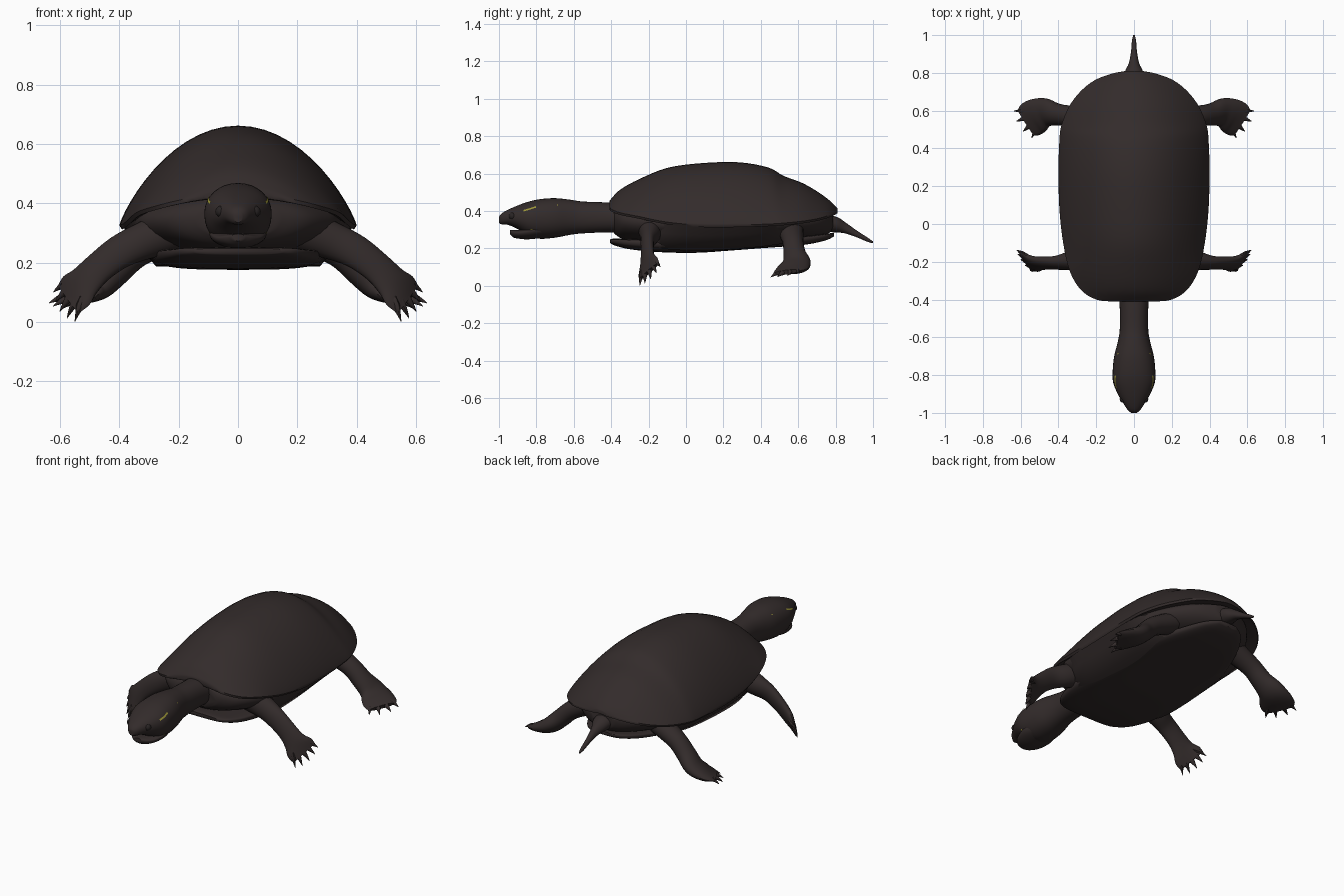
import bpy, bmesh, math
from mathutils import Vector

cube = bpy.data.objects.get("Cube")
if cube:
    bpy.data.objects.remove(cube, do_unlink=True)


def material(name, r, g, b):
    m = bpy.data.materials.new(name)
    m.use_nodes = True
    m.diffuse_color = (r, g, b, 1)
    bsdf = m.node_tree.nodes["Principled BSDF"]
    bsdf.inputs["Base Color"].default_value = (r, g, b, 1)
    bsdf.inputs["Roughness"].default_value = 0.8
    return m


BROWN = material("dark_brown", 0.033, 0.0245, 0.024)
EYE = material("eye_dark", 0.021, 0.017, 0.017)
YELLOW = material("yellow_marking", 0.33, 0.30, 0.04)


def smooth_rows(rows, steps=4):
    """Catmull-Rom interpolation of a short table of sections."""
    out = []
    for i in range(len(rows) - 1):
        p0, p1 = rows[max(i - 1, 0)], rows[i]
        p2, p3 = rows[i + 1], rows[min(i + 2, len(rows) - 1)]
        for k in range(steps):
            t = k / steps
            out.append([0.5 * (2 * b + (c - a) * t + (2 * a - 5 * b + 4 * c - d) * t * t
                               + (3 * b - a - 3 * c + d) * t ** 3)
                        for a, b, c, d in zip(p0, p1, p2, p3)])
    out.append(list(rows[-1]))
    return out


def finish(name, bm, mat, angle=45):
    bmesh.ops.recalc_face_normals(bm, faces=bm.faces)
    mesh = bpy.data.meshes.new(name)
    bm.to_mesh(mesh)
    bm.free()
    mesh.materials.append(mat)
    ob = bpy.data.objects.new(name, mesh)
    bpy.context.scene.collection.objects.link(ob)
    bpy.ops.object.select_all(action='DESELECT')
    bpy.context.view_layer.objects.active = ob
    ob.select_set(True)
    bpy.ops.object.shade_smooth_by_angle(angle=math.radians(angle))


def add_loft(bm, rings, closed=True):
    vs = [[bm.verts.new(p) for p in ring] for ring in rings]
    n = len(vs[0])
    for a, b in zip(vs, vs[1:]):
        for i in range(n if closed else n - 1):
            j = (i + 1) % n
            bm.faces.new((a[i], a[j], b[j], b[i]))
    if closed:
        bm.faces.new(vs[0])
        bm.faces.new(vs[-1])


def loft(name, rings, mat=BROWN, angle=45, closed=True):
    bm = bmesh.new()
    add_loft(bm, rings, closed)
    finish(name, bm, mat, angle)


def section_point(row, a, power=2.0, grow=0.0):
    """Point on a rounded section: y, half width, centre z, height up, height down."""
    y, w, zc, up, dn = row
    c, s = math.cos(a), math.sin(a)
    x = math.copysign(abs(c) ** (2 / power), c) * (w + grow)
    z = math.copysign(abs(s) ** (2 / power), s) * ((up if s > 0 else dn) + grow)
    return Vector((x, y, zc + z))


def section_loft(name, rows, power=2.0, sides=32, angle=45):
    loft(name, [[section_point(r, 2 * math.pi * i / sides, power) for i in range(sides)]
                for r in smooth_rows(rows)], angle=angle)


# Upper shell: y, half width, rim z, crown z
shell_rows = [
    (-0.41, 0.12, 0.425, 0.45), (-0.40, 0.20, 0.41, 0.465), (-0.35, 0.28, 0.39, 0.515),
    (-0.25, 0.34, 0.37, 0.57), (-0.10, 0.375, 0.34, 0.63), (0.08, 0.395, 0.325, 0.655),
    (0.28, 0.40, 0.325, 0.66), (0.44, 0.395, 0.33, 0.632), (0.52, 0.385, 0.335, 0.588),
    (0.62, 0.345, 0.345, 0.55), (0.70, 0.285, 0.358, 0.505), (0.76, 0.21, 0.375, 0.462),
    (0.795, 0.12, 0.39, 0.43), (0.81, 0.045, 0.40, 0.413)]
SPAN = 28
rings = []
for y, w, rim, top in smooth_rows(shell_rows):
    arc = [math.pi * (i / SPAN - 0.5) for i in range(SPAN + 1)]
    # The dome is steeper towards both ends
    steep = 1.65 + 0.5 * ((y - 0.2) / 0.6) ** 2
    over = [(w * math.sin(a), y, rim + (top - rim) * max(math.cos(a), 0) ** steep) for a in arc]
    under = [(0.98 * w * math.sin(a), y, rim - 0.012 + 0.35 * (top - rim) * max(math.cos(a), 0) ** steep)
             for a in reversed(arc)]
    rings.append(over + under)
loft("upper_shell", rings, angle=50)

# Lower shell plate
section_loft("lower_shell", [
    (-0.405, 0.15, 0.24, 0.008, 0.012), (-0.38, 0.20, 0.24, 0.012, 0.025),
    (-0.30, 0.25, 0.235, 0.015, 0.04), (-0.15, 0.285, 0.23, 0.02, 0.05),
    (0.05, 0.29, 0.23, 0.03, 0.054), (0.25, 0.285, 0.235, 0.03, 0.046),
    (0.45, 0.26, 0.24, 0.02, 0.036), (0.62, 0.20, 0.25, 0.015, 0.033),
    (0.74, 0.13, 0.265, 0.012, 0.025), (0.79, 0.06, 0.275, 0.008, 0.012)], power=3.2, angle=60)

# Sloping bridges between the shells: y, rim half width, rim z, plate half width, plate z
bridge_rows = [
    (-0.19, 0.29, 0.34, 0.26, 0.215), (-0.13, 0.345, 0.342, 0.275, 0.20),
    (-0.04, 0.378, 0.335, 0.278, 0.19), (0.10, 0.39, 0.328, 0.275, 0.188),
    (0.28, 0.393, 0.328, 0.272, 0.198), (0.41, 0.385, 0.332, 0.262, 0.21),
    (0.50, 0.34, 0.338, 0.24, 0.222), (0.56, 0.27, 0.34, 0.21, 0.23)]
rings = []
for y, w, z, wp, zp in smooth_rows(bridge_rows):
    half = [(w, y, z), (w - 0.35 * (w - wp), y, z - 0.42 * (z - zp)), (wp, y, zp)]
    rings.append(half + [(-x, v, h) for x, v, h in reversed(half)])
loft("shell_bridge", rings, angle=60)

# Soft body
section_loft("body", [
    (-0.385, 0.13, 0.35, 0.06, 0.07), (-0.34, 0.23, 0.345, 0.08, 0.095),
    (-0.25, 0.30, 0.34, 0.10, 0.11), (-0.13, 0.345, 0.335, 0.13, 0.12),
    (0.15, 0.37, 0.33, 0.13, 0.12), (0.42, 0.36, 0.335, 0.12, 0.115),
    (0.55, 0.31, 0.34, 0.09, 0.10), (0.66, 0.24, 0.345, 0.07, 0.095),
    (0.74, 0.16, 0.355, 0.04, 0.085), (0.785, 0.07, 0.365, 0.02, 0.07)])

# Neck and head, open lower jaw, tail
head_rows = [
    (-0.30, 0.095, 0.365, 0.07, 0.085), (-0.42, 0.077, 0.365, 0.08, 0.08),
    (-0.55, 0.075, 0.365, 0.085, 0.085), (-0.62, 0.085, 0.365, 0.095, 0.093),
    (-0.70, 0.105, 0.365, 0.103, 0.108), (-0.78, 0.113, 0.365, 0.098, 0.114),
    (-0.84, 0.110, 0.365, 0.085, 0.10), (-0.90, 0.086, 0.365, 0.064, 0.062),
    (-0.95, 0.056, 0.365, 0.042, 0.04), (-0.985, 0.033, 0.36, 0.027, 0.032),
    (-1.0, 0.014, 0.355, 0.014, 0.02)]
section_loft("neck_and_head", head_rows, power=2.2)
section_loft("lower_jaw", [
    (-0.74, 0.08, 0.30, 0.03, 0.04), (-0.80, 0.096, 0.297, 0.03, 0.045),
    (-0.85, 0.09, 0.29, 0.018, 0.042), (-0.89, 0.074, 0.283, 0.016, 0.032),
    (-0.92, 0.05, 0.283, 0.015, 0.026), (-0.94, 0.022, 0.287, 0.01, 0.014)])
section_loft("tail", [
    (0.70, 0.07, 0.34, 0.045, 0.05), (0.80, 0.05, 0.33, 0.04, 0.045),
    (0.85, 0.028, 0.305, 0.035, 0.025), (0.91, 0.016, 0.275, 0.022, 0.015),
    (0.97, 0.011, 0.245, 0.013, 0.01), (1.0, 0.004, 0.232, 0.005, 0.005)], sides=16)


def marking(name, side, start, end, front_z, back_z, half):
    """Thin painted strip that follows the head surface."""
    path = [r for r in smooth_rows(head_rows, 24) if start <= r[0] <= end]
    rings = []
    for k, row in enumerate(path):
        z = back_z + (front_z - back_z) * k / (len(path) - 1)
        ring = []
        for dz in (-half, half):
            h = min(max((z + dz - row[2]) / (row[3] if z > row[2] else row[4]), -1), 1)
            p = section_point(row, math.asin(math.copysign(abs(h) ** 1.1, h)), 2.2, 0.0025)
            ring.append((p.x * side, p.y, p.z))
        rings.append(ring)
    loft(name, rings, YELLOW, closed=False)


def limb(name, rows, s0, s1, claws, spread, side):
    """Leg of elliptical sections flattening into a foot with fanned claws."""
    pts = smooth_rows(rows)
    rings = []
    for i, (x, y, z, a, b) in enumerate(pts):
        t = (Vector(pts[min(i + 1, len(pts) - 1)][:3]) - Vector(pts[max(i - 1, 0)][:3])).normalized()
        s = Vector(s0).lerp(Vector(s1), i / (len(pts) - 1))
        s = (s - t * s.dot(t)).normalized()
        n = t.cross(s)
        c = Vector((x, y, z))
        rings.append([c + s * a * math.cos(q) + n * b * math.sin(q)
                      for q in (2 * math.pi * k / 20 for k in range(20))])
    bm = bmesh.new()
    add_loft(bm, rings)
    # Toes and claws curve down from the end of the foot
    for k in range(claws):
        u = 2 * k / (claws - 1) - 1
        way = (t + s * u * 0.6).normalized()
        base = c + s * u * spread - way * (0.012 + 0.018 * u * u)
        toe = []
        for d, r in ((-0.02, 0.014), (0.012, 0.014), (0.028, 0.009), (0.042, 0.005), (0.054, 0.001)):
            o = base + way * d + Vector((0, 0, -4 * max(d, 0) ** 2))
            toe.append([o + (s * math.cos(q) + n * math.sin(q)) * r
                        for q in (math.pi * m / 4 for m in range(8))])
        add_loft(bm, toe)
    for v in bm.verts:
        v.co.x *= side
        v.co.z = max(v.co.z, 0)
    finish(name, bm, BROWN)


front_rows = [
    (0.22, -0.19, 0.31, 0.075, 0.07), (0.32, -0.192, 0.272, 0.064, 0.054),
    (0.40, -0.205, 0.235, 0.058, 0.036), (0.47, -0.207, 0.182, 0.055, 0.03),
    (0.515, -0.207, 0.137, 0.062, 0.026), (0.545, -0.203, 0.105, 0.08, 0.02),
    (0.572, -0.196, 0.077, 0.078, 0.012)]
rear_rows = [
    (0.22, 0.56, 0.30, 0.07, 0.06), (0.34, 0.572, 0.236, 0.056, 0.052),
    (0.41, 0.58, 0.172, 0.06, 0.05), (0.465, 0.59, 0.122, 0.078, 0.045),
    (0.515, 0.572, 0.095, 0.094, 0.033), (0.55, 0.55, 0.08, 0.094, 0.02),
    (0.573, 0.536, 0.072, 0.08, 0.012)]

for side, label in ((1, "left"), (-1, "right")):
    limb(label + "_front_leg", front_rows, (0.5, 0, 0.8), (0.45, 0.65, 0.55), 5, 0.07, side)
    limb(label + "_rear_leg", rear_rows, (0, 1, 0), (0.5, 0.8, 0.1), 4, 0.074, side)
    marking(label + "_cheek_stripe", side, -0.87, -0.80, 0.40, 0.42, 0.004)
    marking(label + "_neck_spot", side, -0.69, -0.68, 0.43, 0.43, 0.0025)
    marking(label + "_jaw_spot", side, -0.835, -0.82, 0.302, 0.302, 0.003)
    # Eye
    bm = bmesh.new()
    bmesh.ops.create_uvsphere(bm, u_segments=16, v_segments=10, radius=0.02)
    bmesh.ops.translate(bm, verts=bm.verts, vec=(0.056 * side, -0.927, 0.372))
    finish(label + "_eye", bm, EYE)
